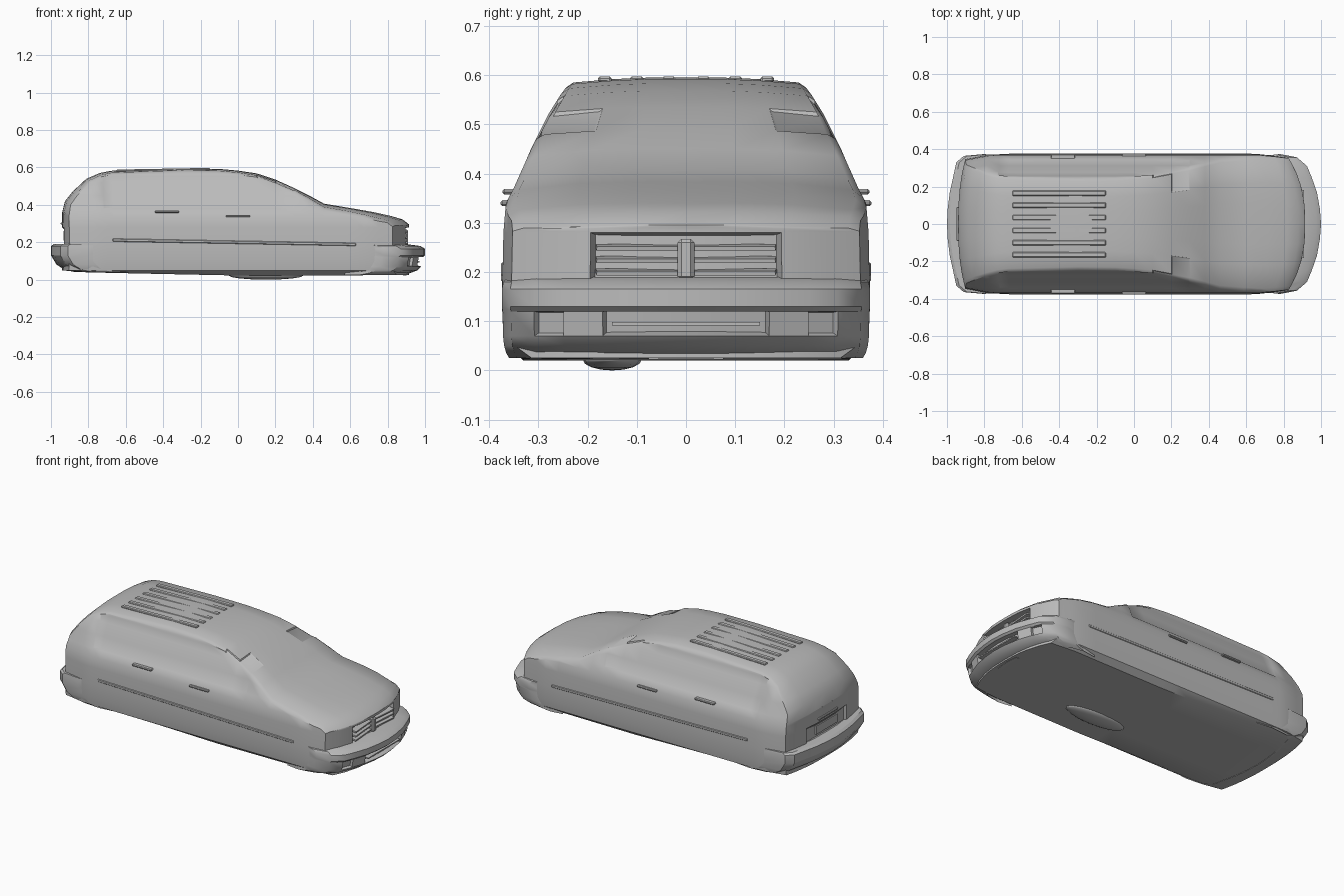
import bpy, bmesh, math

cube = bpy.data.objects.get("Cube")
if cube:
    bpy.data.objects.remove(cube, do_unlink=True)

GREY = (0.5, 0.5, 0.5, 1)
paint = bpy.data.materials.new("plain grey")
paint.use_nodes = True
paint.diffuse_color = GREY
for n in paint.node_tree.nodes:
    if n.type == 'BSDF_PRINCIPLED':
        n.inputs["Base Color"].default_value = GREY
        n.inputs["Roughness"].default_value = 0.6


def interp(table, v):
    """Straight-line lookup in a list of (key, value) pairs."""
    if v <= table[0][0]:
        return table[0][1]
    for (a, p), (b, q) in zip(table, table[1:]):
        if v <= b:
            return p + (q - p) * (v - a) / (b - a)
    return table[-1][1]


def finish(bm, name, angle=30):
    me = bpy.data.meshes.new(name)
    bm.to_mesh(me)
    bm.free()
    me.materials.append(paint)
    ob = bpy.data.objects.new(name, me)
    bpy.context.collection.objects.link(ob)
    bpy.ops.object.select_all(action='DESELECT')
    ob.select_set(True)
    bpy.context.view_layer.objects.active = ob
    bpy.ops.object.shade_smooth_by_angle(angle=math.radians(angle))
    return ob


def skin(bm, rings):
    """Join closed rings of points into a tube."""
    vs = [[bm.verts.new(p) for p in r] for r in rings]
    n = len(vs[0])
    for a, b in zip(vs, vs[1:]):
        for i in range(n):
            j = (i + 1) % n
            bm.faces.new((a[i], a[j], b[j], b[i]))
    return vs


def tidy(bm):
    bmesh.ops.remove_doubles(bm, verts=bm.verts, dist=0.0005)
    bmesh.ops.dissolve_degenerate(bm, edges=bm.edges, dist=0.0002)
    bmesh.ops.recalc_face_normals(bm, faces=bm.faces)


def recess(bm, rule, rim, depth):
    faces = [f for f in bm.faces if rule(f.calc_center_median())]
    if faces:
        bmesh.ops.inset_region(bm, faces=faces, thickness=rim, depth=-depth,
                               use_even_offset=False)


def box(name, loc, size, rot=(0, 0, 0), bevel=0.0):
    bpy.ops.mesh.primitive_cube_add(size=1, location=loc, rotation=rot)
    ob = bpy.context.object
    ob.name = name
    ob.scale = size
    ob.data.materials.append(paint)
    if bevel:
        bpy.ops.object.transform_apply(location=False, rotation=False, scale=True)
        ob.modifiers.new("soft edge", 'BEVEL').width = bevel
    return ob


# Body shell: stations along the length, each with its centre-line height
TOP = [(-.94, .36), (-.925, .42), (-.885, .47), (-.81, .54), (-.74, .57),
       (-.68, .582), (-.5, .588), (-.3, .595), (-.1, .592), (0, .583),
       (.1, .568), (.2, .535), (.3, .49), (.38, .45), (.46, .406), (.6, .383),
       (.72, .362), (.82, .34), (.88, .322), (.915, .295)]
BOTTOM = [(-.94, .05), (-.85, .04), (-.4, .03), (.1, .02), (.915, .025)]
SIDE = [(.02, .33), (.05, .366), (.1, .373), (.2, .373), (.28, .371), (.34, .366),
        (.38, .345), (.45, .315), (.52, .28), (.56, .255), (.59, .232)]
CROWN = [(-.94, .02), (.3, .02), (.46, .035), (.8, .03), (.915, .012)]
TAPER = [(-.94, .93), (-.8, 1), (.75, 1), (.915, .95)]
LEVELS = [.05, .1, .18, .28, .34, .38, .45, .52, .56, .59]


def bowed(x, y):
    ramp = min(1, max(0, (abs(x) - .55) / .36))
    return x - math.copysign(.1 if x > 0 else .045, x) * ramp * abs(y / .37) ** 2.5


def section(x, squeeze=1):
    top, low = interp(TOP, x), interp(BOTTOM, x)
    edge = top - interp(CROWN, x)
    k = interp(TAPER, x) * squeeze
    half = [(0, low), (.18, low), (.33, low)]
    for level in LEVELS:
        z = min(level, edge)
        half.append((interp(SIDE, z), z))
    w = interp(SIDE, edge)
    half += [(w * .94, edge + (top - edge) * .5), (w * .6, top - .003),
             (w * .3, top), (0, top)]
    ring = half + [(-y, z) for y, z in half[-2:0:-1]]
    return [(bowed(x, y * k), y * k, z) for y, z in ring]


bm = bmesh.new()
squeezes = [0, .3, .55, .8]
rings = [section(TOP[0][0], s) for s in squeezes]
rings += [section(x) for x, _ in TOP]
rings += [section(TOP[-1][0], s) for s in reversed(squeezes)]
skin(bm, rings)
tidy(bm)
# Grille opening, number plate hollow and slightly sunk side windows
recess(bm, lambda c: c.x > .87 and .18 < c.z < .28 and abs(c.y) < .19, .006, .035)
recess(bm, lambda c: c.x < -.9 and .19 < c.z < .28 and abs(c.y) < .17, .015, .012)
for s in (1, -1):
    recess(bm, lambda c: -.74 < c.x < .27 and .385 < c.z < .555 and s * c.y > .22, .008, .004)
finish(bm, "body_shell", 35)

# Bumpers: a profile of (height, set-back) carried around a plan curve
FRONT = [(.7, .362), (.78, .374), (.87, .357), (.925, .31), (.95, .25), (.978, .17),
         (.994, .08), (1, 0)]
REAR = [(.7, .362), (.8, .374), (.91, .364), (.95, .33), (.965, .26), (.985, .17),
        (.996, .08), (1, 0)]


def bumper(name, path, profile, sign):
    full = path + [(x, -y) for x, y in path[-2::-1]]
    bm = bmesh.new()
    rings = [[(sign * (x - d), y * (1 - d * .3), z) for z, d in profile]
             for x, y in full]
    vs = skin(bm, rings)
    bm.faces.new(vs[0])
    bm.faces.new(vs[-1])
    bmesh.ops.recalc_face_normals(bm, faces=bm.faces)
    if sign > 0:
        band = lambda c: c.x > .88 and .07 < c.z < .12
        recess(bm, lambda c: band(c) and abs(c.y) < .17, .004, .03)
        for s in (1, -1):
            recess(bm, lambda c: band(c) and .25 < s * c.y < .32, .006, .015)
    finish(bm, name)


bumper("front_bumper", FRONT, [(.025, .13), (.035, .08), (.05, .04), (.07, .02),
                               (.12, .012), (.13, 0), (.165, 0), (.18, .025), (.19, .1)], 1)
bumper("rear_bumper", REAR, [(.04, .13), (.055, .07), (.08, .03), (.11, .012),
                             (.13, 0), (.18, 0), (.19, .015), (.19, .1)], -1)

# Grille slats, centre badge block and lower intake slat
for i, z in enumerate((.2, .225, .25)):
    for s in (1, -1):
        box("grille_slat", (.885, s * .098, z), (.035, .17, .009), (0, .15, -s * .08))
box("grille_centre", (.89, 0, .225), (.04, .035, .085), bevel=.008)
box("intake_slat", (.955, 0, .095), (.03, .3, .007))

# Rear plate inside its hollow and hatch handle
box("rear_plate", (-.928, 0, .235), (.012, .2, .05))
box("hatch_handle", (-.938, 0, .3), (.02, .18, .012), bevel=.003)

# Door handles and side mouldings
for s in (1, -1):
    box("rear_door_handle", (-.38, s * .358, .363), (.13, .03, .012), bevel=.004)
    box("front_door_handle", (0, s * .364, .34), (.13, .026, .012), bevel=.004)
    box("side_moulding", (-.02, s * .371, .2), (1.3, .01, .016), (0, .018, 0), bevel=.003)

# Raised ribs pressed into the roof
for y in (-.165, -.1, -.035, .035, .1, .165):
    box("roof_rib", (-.4, y, .587), (.5, .028, .012), (0, -.018, 0), bevel=.004)

# Silencer bulge under the floor
bpy.ops.mesh.primitive_uv_sphere_add(segments=16, ring_count=8, radius=1, location=(.15, -.15, .022))
silencer = bpy.context.object
silencer.name = "silencer"
silencer.scale = (.2, .06, .022)
silencer.data.materials.append(paint)
bpy.ops.object.shade_smooth()
